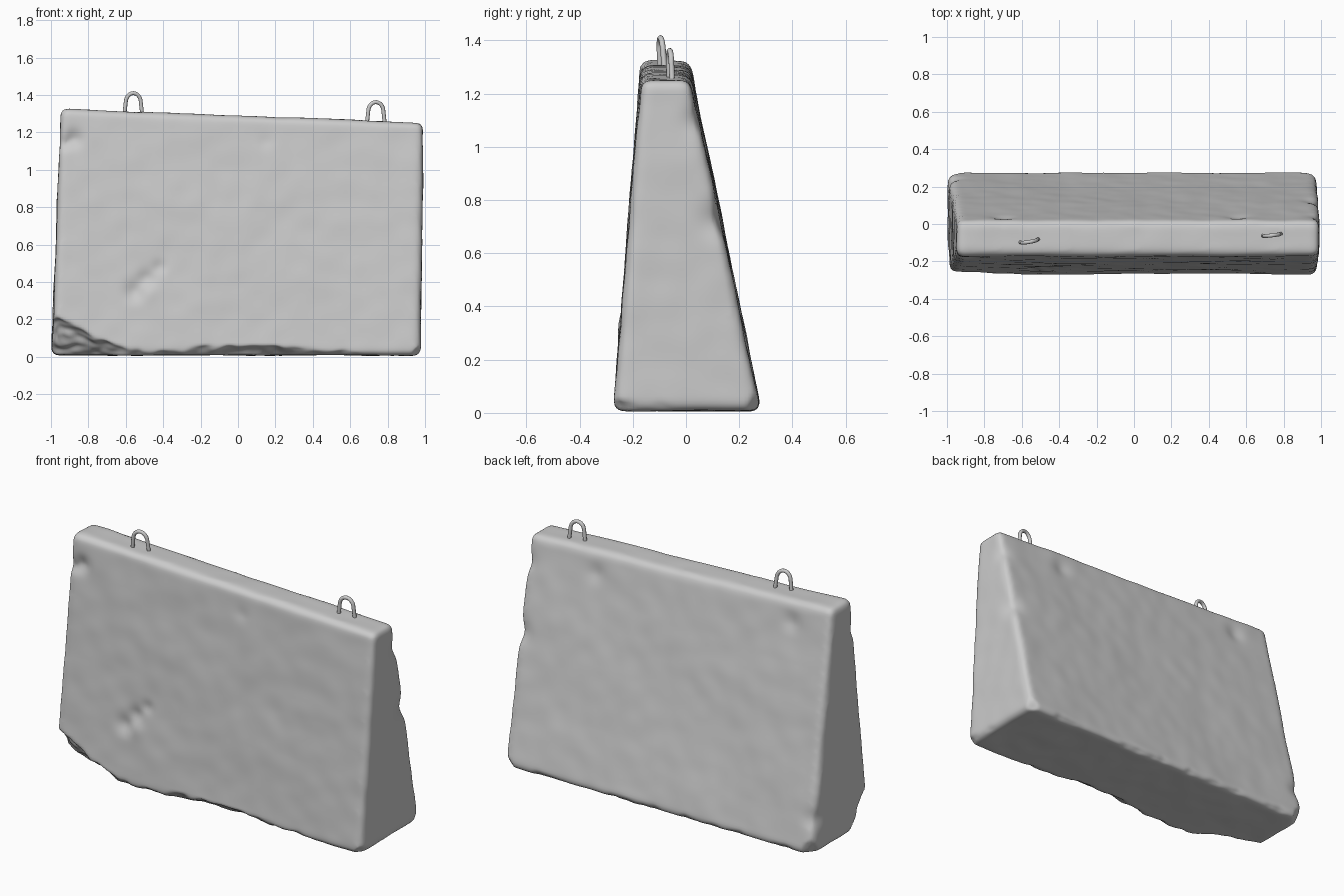
import bpy, bmesh, math
from mathutils import Vector, noise

if "Cube" in bpy.data.objects:
    bpy.data.objects.remove(bpy.data.objects["Cube"])


def activate(ob):
    bpy.ops.object.select_all(action='DESELECT')
    ob.select_set(True)
    bpy.context.view_layer.objects.active = ob


def apply_mod(ob, kind, **settings):
    m = ob.modifiers.new(kind.lower(), kind)
    for k, v in settings.items():
        setattr(m, k, v)
    activate(ob)
    bpy.ops.object.modifier_apply(modifier=m.name)


# Tapered slab with a sloping top
bm = bmesh.new()
bmesh.ops.create_cube(bm, size=2)
for v in bm.verts:
    left, front, top = v.co.x < 0, v.co.y < 0, v.co.z > 0
    if top:
        v.co = ((-0.947 if left else 0.993),
                (-0.17 if front else 0.016),
                (1.325 if left else 1.252))
    else:
        v.co = ((-0.997 if left else 0.975),
                (-0.272 if front else 0.282), 0.008)
me = bpy.data.meshes.new("concrete_block")
bm.to_mesh(me)
bm.free()
block = bpy.data.objects.new("concrete_block", me)
bpy.context.collection.objects.link(block)

# Rounded edges, then an even dense surface for weathering
apply_mod(block, 'BEVEL', width=0.035, segments=4)
apply_mod(block, 'REMESH', mode='VOXEL', voxel_size=0.014)
apply_mod(block, 'SMOOTH', factor=0.5, iterations=3)


def bump(x, centre, width):
    return math.exp(-((x - centre) / width) ** 2)


# Broken edges: (direction, distance, roughness, centre of extra depth, extra width, extra depth)
chips = [
    ((-.30, -.70, -.65), 0.335, 0.030, 0.0, 1.0, 0.0),
    ((0, -.60, -.80), 0.142, 0.022, 0.10, 0.38, 0.032),
    ((0, .75, -.66), 0.190, 0.020, 0.0, 1.0, 0.0),
    ((-.65, .65, -.40), 0.775, 0.02, 0.0, 1.0, 0.0),
    ((.65, .65, -.40), 0.765, 0.02, 0.0, 1.0, 0.0),
    ((.70, -.45, -.55), 0.765, 0.02, 0.0, 1.0, 0.0),
    ((.80, 0, -.60), 0.765, 0.02, 0.0, 1.0, 0.0),
]
# Dents: (centre, radius, depth along the normal; negative swells)
dents = [
    ((-0.55, -0.25, 0.35), 0.05, 0.020),
    ((-0.49, -0.245, 0.42), 0.045, 0.018),
    ((-0.42, -0.24, 0.48), 0.035, 0.013),
    ((-0.48, -0.25, 0.34), 0.05, -0.008),
    ((-0.88, -0.18, 1.165), 0.045, 0.025),
    ((-0.93, -0.18, 1.14), 0.03, 0.018),
    ((0.98, 0.12, 0.73), 0.06, 0.02),
    ((0.99, 0.04, 1.10), 0.05, 0.015),
    ((-0.97, 0.22, 0.20), 0.05, 0.018),
    ((0.15, -0.19, 1.15), 0.04, 0.006),
    ((0.55, 0.05, 1.15), 0.05, 0.010),
    ((-0.70, 0.04, 1.20), 0.05, 0.012),
]
chips = [(Vector(n).normalized(), d / Vector(n).length, *r) for n, d, *r in chips]
mesh = block.data
normals = [v.normal.copy() for v in mesh.vertices]
for v, nrm in zip(mesh.vertices, normals):
    p = v.co.copy()
    rough = noise.noise(p * 3.0) * 0.005 + noise.noise(p * 9.0) * 0.003
    q = p + nrm * rough
    for c, radius, depth in dents:
        dist = (p - Vector(c)).length
        if dist < radius * 3:
            q -= nrm * depth * bump(dist, 0, radius)
    for n, d, amp, centre, width, extra in chips:
        limit = d + amp * (noise.noise(p * 6.0 + n * 5) + 0.5 * noise.noise(p * 16.0))
        limit -= extra * bump(p.x, centre, width)
        over = q.dot(n) - limit
        if over > 0:
            q -= n * over
    q.z = max(q.z, 0.0)
    v.co = q
apply_mod(block, 'SMOOTH', factor=0.5, iterations=2)
activate(block)
bpy.ops.object.shade_smooth()


# Bent steel lifting loops set into the top
def lifting_loop(name, centre, base_z, top_z, yaw, lean):
    cu = bpy.data.curves.new(name, 'CURVE')
    cu.dimensions = '3D'
    cu.bevel_depth = 0.0105
    cu.bevel_resolution = 3
    cu.use_fill_caps = True
    half, r = 0.05, 0.041
    spring = top_z - 0.0105 - 0.05
    pts = [(-half, base_z - 0.03)]
    pts += [(-r * math.cos(a), spring + 0.05 * math.sin(a))
            for a in (math.pi * i / 12 for i in range(13))]
    pts += [(half, base_z - 0.03)]
    sp = cu.splines.new('POLY')
    sp.points.add(len(pts) - 1)
    for pt, (u, z) in zip(sp.points, pts):
        pt.co = (centre[0] + u * math.cos(yaw),
                 centre[1] + u * math.sin(yaw) + lean * (z - base_z), z, 1)
    ob = bpy.data.objects.new(name, cu)
    bpy.context.collection.objects.link(ob)
    activate(ob)
    bpy.ops.object.convert(target='MESH')
    bpy.ops.object.shade_smooth_by_angle(angle=math.radians(50))


lifting_loop("lifting_loop_left", (-0.56, -0.09), 1.31, 1.42, 0.17, -0.06)
lifting_loop("lifting_loop_right", (0.737, -0.058), 1.26, 1.372, 0.12, -0.03)
